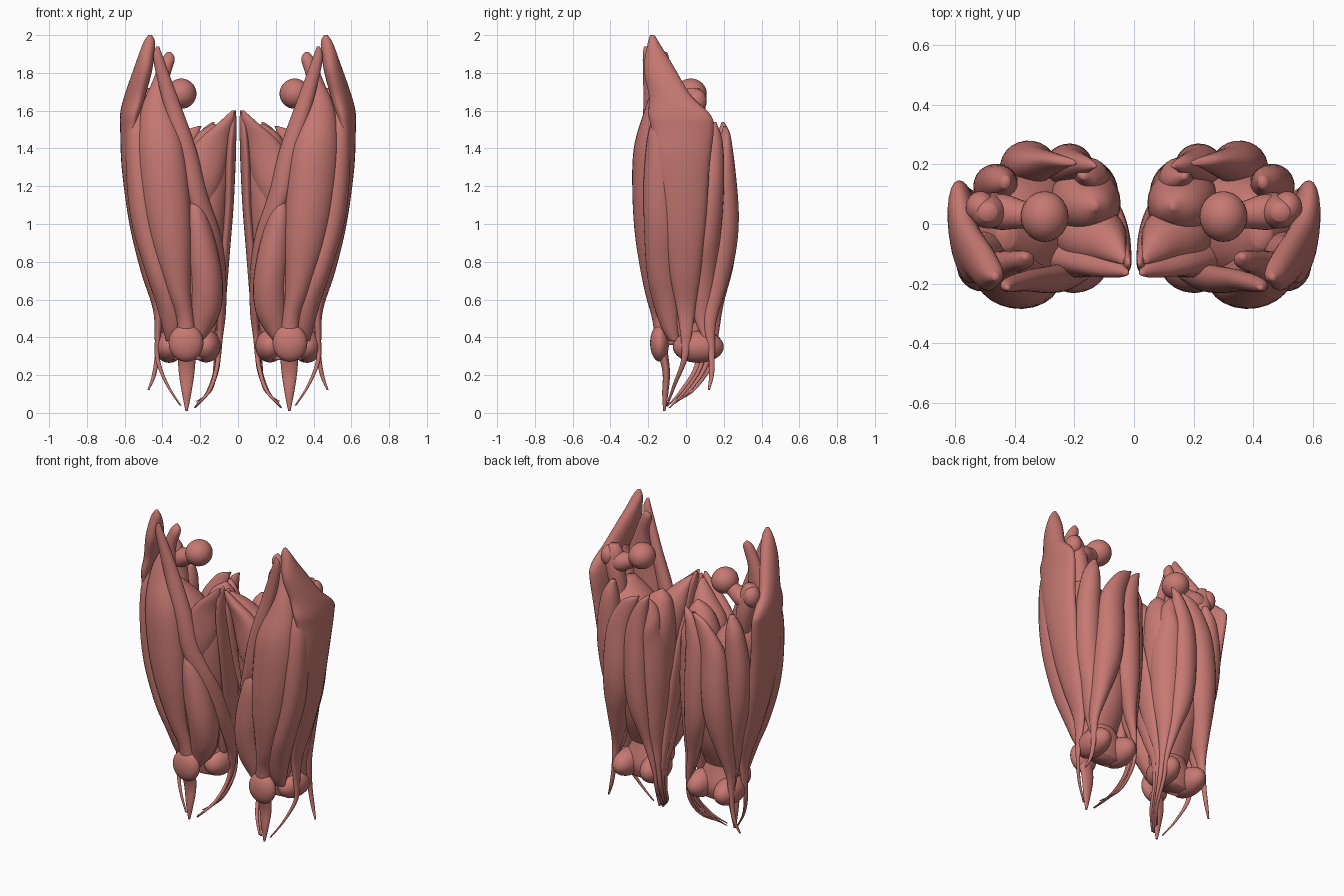
import bpy, bmesh, math
from mathutils import Vector


def spline(p, i, t):
    # Catmull-Rom interpolation between rows i and i+1
    n = len(p) - 1
    q = [p[max(0, min(n, i + k))] for k in (-1, 0, 1, 2)]
    return [0.5 * (2 * b + (c - a) * t + (2 * a - 5 * b + 4 * c - d) * t * t
            + (3 * b - a - 3 * c + d) * t ** 3) for a, b, c, d in zip(*q)]


def finish(name, bm):
    bmesh.ops.recalc_face_normals(bm, faces=bm.faces)
    me = bpy.data.meshes.new(name)
    bm.to_mesh(me)
    bm.free()
    for f in me.polygons:
        f.use_smooth = True
    ob = bpy.data.objects.new(name, me)
    bpy.context.collection.objects.link(ob)
    me.materials.append(flesh)
    ob.modifiers.new("Mirror", 'MIRROR').use_mirror_merge = False
    return ob


def loft(name, rows, seg=24, steps=6, along=False):
    # rows: z, x, y, half width, half depth, turn in degrees
    rows = [tuple(r) + (0,) * (6 - len(r)) for r in rows]
    pts = [spline(rows, i, k / steps) for i in range(len(rows) - 1) for k in range(steps)]
    pts.append(list(rows[-1]))
    bm = bmesh.new()
    rings = []
    for j, (z, x, y, a, b, ang) in enumerate(pts):
        c, s = math.cos(math.radians(ang)), math.sin(math.radians(ang))
        u, v = Vector((c, s, 0)), Vector((-s, c, 0))
        if along:  # keep thin round parts square to their path
            p, q = pts[max(0, j - 1)], pts[min(len(pts) - 1, j + 1)]
            d = Vector((q[1] - p[1], q[2] - p[2], q[0] - p[0])).normalized()
            rot = Vector((0, 0, -1)).rotation_difference(d)
            u, v = rot @ u, rot @ v
        a, b = max(a, .004), max(b, .004)
        rings.append([bm.verts.new(Vector((x, y, z)) + u * a * math.cos(t) + v * b * math.sin(t))
                      for t in (2 * math.pi * k / seg for k in range(seg))])
    for r, q in zip(rings, rings[1:]):
        for k in range(seg):
            bm.faces.new((r[k], r[(k + 1) % seg], q[(k + 1) % seg], q[k]))
    bm.faces.new(rings[0])
    bm.faces.new(rings[-1])
    return finish(name, bm)


def ball(name, loc, r):
    bm = bmesh.new()
    bmesh.ops.create_uvsphere(bm, u_segments=28, v_segments=18, radius=1)
    bmesh.ops.scale(bm, vec=r, verts=bm.verts)
    bmesh.ops.translate(bm, vec=loc, verts=bm.verts)
    return finish(name, bm)


flesh = bpy.data.materials.new("flesh")
flesh.diffuse_color = (0.57, 0.19, 0.17, 1)

# Thigh bone
loft("femur_shaft", [(1.72, .49, .04, .03, .03), (1.66, .49, .04, .06, .055), (1.5, .46, .05, .055, .055),
                     (1.2, .41, .02, .04, .04), (.7, .31, .0, .04, .04), (.48, .27, .02, .1, .07),
                     (.36, .27, .04, .15, .08), (.28, .27, .04, .13, .06)])
loft("femur_neck", [(1.69, .28, .03, .05, .05), (1.65, .36, .03, .045, .045),
                    (1.62, .44, .04, .06, .06), (1.6, .5, .04, .05, .05)], along=True)
ball("femur_head", (.3, .025, 1.69), (.08, .085, .08))
ball("greater_trochanter", (.515, .055, 1.65), (.05, .055, .065))
ball("medial_condyle", (.17, .065, .355), (.078, .13, .088))
ball("lateral_condyle", (.365, .065, .35), (.078, .135, .085))
ball("kneecap", (.275, -.14, .37), (.092, .05, .098))

# Deep fill between the outer muscles
loft("deep_thigh", [(1.5, .43, -.03, .03, .05), (1.38, .4, -.02, .13, .15), (1.2, .35, -.01, .19, .2), (1.0, .32, 0, .2, .22),
                    (.7, .27, 0, .16, .18), (.5, .27, -.02, .13, .11), (.4, .27, -.03, .1, .07)])

# Front muscles
loft("outer_hip_band", [
    (2.0, .465, -.178, .01, .012), (1.95, .472, -.17, .034, .034), (1.82, .503, -.14, .048, .085, -12),
    (1.68, .545, -.085, .05, .115, -14), (1.58, .57, -.035, .05, .165, -8), (1.5, .572, -.018, .05, .165, -5),
    (1.3, .566, -.015, .05, .14, 0), (1.0, .525, -.01, .05, .115), (.75, .47, -.005, .045, .085),
    (.55, .425, .0, .026, .05), (.4, .425, .0, .016, .028), (.28, .425, -.01, .012, .016),
    (.15, .375, -.06, .008, .01), (.04, .305, -.1, .005, .005)])
loft("sartorius", [
    (1.94, .425, -.215, .008, .008), (1.87, .42, -.205, .028, .024), (1.65, .355, -.19, .045, .035, -15),
    (1.4, .275, -.185, .055, .045, -25), (1.15, .215, -.17, .06, .045, -35), (.95, .14, -.12, .06, .035, -50),
    (.75, .095, -.045, .06, .027, -75), (.55, .087, .03, .045, .024, -85), (.4, .097, .075, .03, .017, -90),
    (.25, .11, .06, .016, .012, -90), (.12, .15, -.02, .014, .01, -60), (.035, .225, -.1, .005, .005)])
loft("rectus_femoris", [
    (1.91, .365, -.11, .01, .01), (1.87, .37, -.12, .035, .03), (1.75, .41, -.13, .045, .04),
    (1.6, .43, -.155, .085, .065, 10), (1.4, .41, -.185, .125, .09, 12), (1.15, .385, -.185, .13, .098, 8),
    (.9, .355, -.175, .11, .09, 8), (.65, .315, -.155, .065, .065), (.5, .28, -.14, .045, .04),
    (.36, .272, -.13, .05, .03), (.22, .272, -.105, .042, .02), (.1, .272, -.11, .024, .016),
    (.01, .272, -.115, .006, .006)])
loft("vastus_lateralis", [
    (1.68, .52, -.09, .02, .03), (1.5, .515, -.115, .07, .085, 30), (1.25, .495, -.115, .09, .115, 30),
    (1.0, .465, -.11, .09, .12, 30), (.75, .405, -.11, .08, .105, 30), (.58, .365, -.1, .07, .075, 20),
    (.45, .345, -.08, .055, .05), (.38, .34, -.06, .04, .03)])
loft("vastus_medialis", [
    (1.2, .24, -.14, .02, .03), (1.05, .22, -.145, .06, .08), (.85, .19, -.14, .085, .09),
    (.68, .17, -.115, .09, .098), (.54, .175, -.1, .083, .08), (.44, .2, -.09, .06, .055),
    (.36, .225, -.09, .02, .03)])

# Inner thigh
loft("gracilis", [
    (1.6, .018, -.13, .007, .01), (1.52, .03, -.12, .022, .05), (1.35, .038, -.085, .026, .075, 5),
    (1.1, .05, -.03, .027, .08), (.85, .07, .02, .027, .068), (.6, .085, .065, .022, .045),
    (.4, .1, .1, .016, .02), (.24, .115, .075, .012, .012), (.11, .16, -.01, .01, .01),
    (.025, .23, -.09, .005, .005)])
loft("pectineus", [
    (1.6, .025, -.165, .008, .008), (1.54, .06, -.15, .04, .03, -10), (1.42, .135, -.12, .095, .055, -8),
    (1.2, .22, -.1, .13, .08), (1.0, .27, -.08, .09, .07), (.85, .29, -.05, .03, .03)])
loft("adductor_longus", [
    (1.58, .035, -.12, .01, .015), (1.5, .085, -.07, .06, .06), (1.37, .14, -.04, .115, .1),
    (1.15, .165, -.03, .115, .12), (.9, .18, -.02, .1, .1), (.65, .2, 0, .07, .07), (.5, .2, 0, .04, .05)])
loft("adductor_magnus", [
    (1.53, .13, .06, .008, .012), (1.46, .15, .06, .08, .07), (1.3, .165, .07, .12, .12),
    (1.05, .165, .065, .11, .12), (.8, .16, .05, .085, .1), (.58, .145, .045, .05, .06),
    (.42, .14, .05, .02, .02)])

# Back of the thigh
loft("semimembranosus", [
    (1.5, .17, .16, .01, .01), (1.43, .15, .155, .05, .04, 40), (1.25, .135, .145, .06, .085, -35),
    (1.0, .13, .135, .066, .092, -35), (.75, .138, .125, .062, .08, -30), (.55, .135, .12, .043, .05),
    (.4, .115, .13, .022, .022), (.25, .11, .105, .014, .014), (.12, .15, .02, .01, .01),
    (.05, .215, -.06, .006, .006)])
loft("semitendinosus", [
    (1.54, .13, .195, .006, .006), (1.48, .17, .2, .035, .03, 10), (1.3, .22, .195, .072, .06, -10),
    (1.05, .22, .2, .078, .07, -10), (.8, .205, .19, .07, .065), (.58, .165, .16, .036, .04),
    (.4, .125, .155, .015, .015), (.25, .12, .13, .011, .011), (.12, .145, .04, .009, .009),
    (.06, .22, -.05, .005, .005)])
loft("biceps_femoris_long", [
    (1.52, .2, .205, .008, .008), (1.47, .26, .21, .05, .025, 8), (1.3, .335, .2, .08, .06, 0),
    (1.05, .355, .2, .09, .08, -5), (.85, .365, .182, .085, .082, -10), (.65, .385, .142, .055, .07, -10),
    (.48, .412, .125, .026, .035), (.32, .425, .135, .014, .018), (.2, .445, .135, .011, .013),
    (.12, .475, .12, .005, .005)])
loft("biceps_femoris_short", [
    (1.54, .43, .14, .015, .02), (1.43, .45, .14, .055, .055, 30), (1.2, .46, .125, .08, .075, 30),
    (.95, .445, .105, .08, .08, 30), (.7, .41, .085, .055, .07), (.5, .405, .085, .025, .04),
    (.38, .415, .11, .01, .012)])
